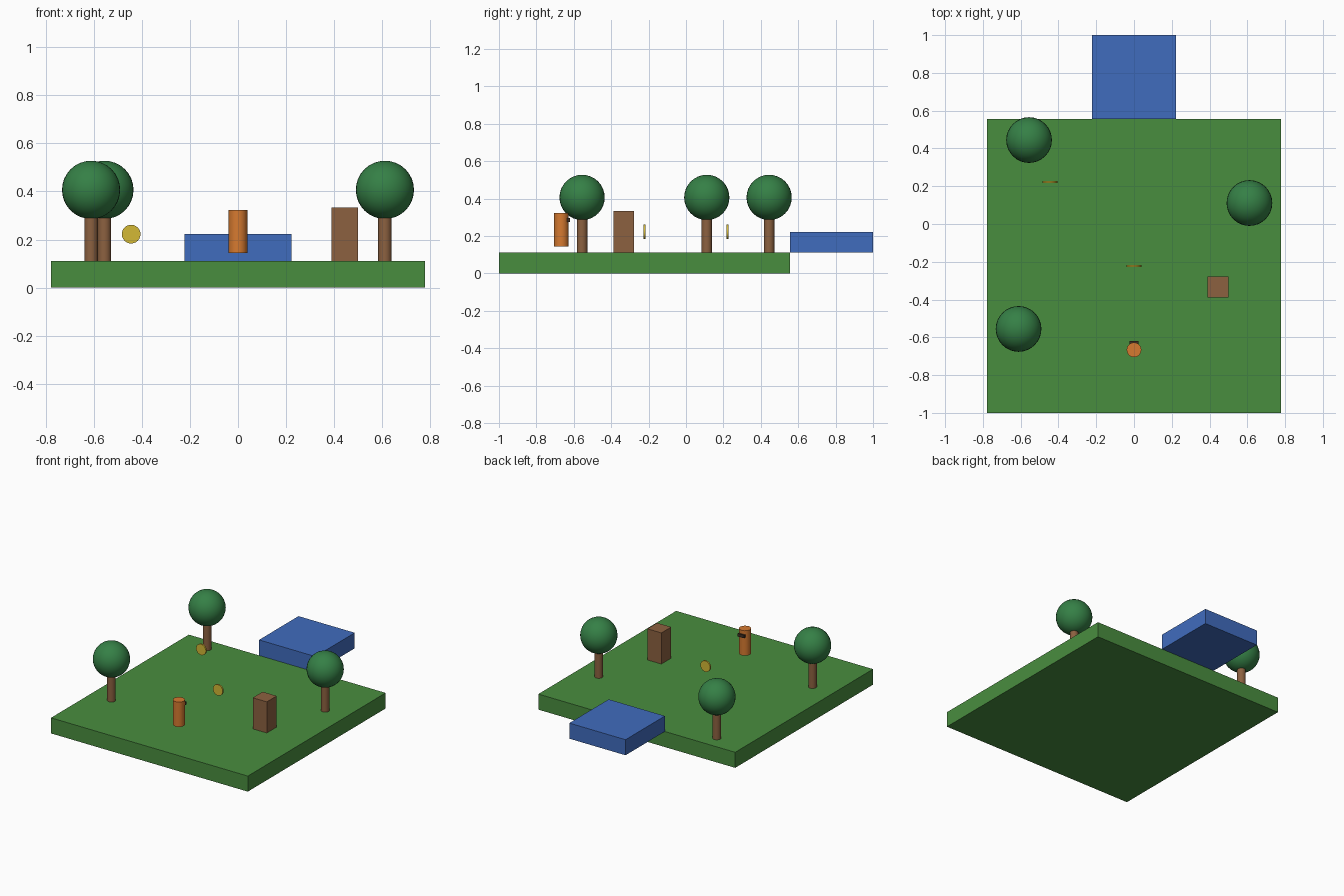
import bpy
import math

if "Cube" in bpy.data.objects:
    bpy.data.objects.remove(bpy.data.objects["Cube"])

U = 1 / 9          # one layout unit
Y0 = -2 / 9        # centre of the lawn
TOP = U            # lawn surface height


def material(name, r, g, b):
    """Flat colour from 0-255 display values."""
    def lin(c):
        c /= 255
        return c / 12.92 if c <= 0.04045 else ((c + 0.055) / 1.055) ** 2.4
    m = bpy.data.materials.new(name)
    m.diffuse_color = (lin(r), lin(g), lin(b), 1)
    m.use_nodes = True
    m.node_tree.nodes["Principled BSDF"].inputs["Base Color"].default_value = m.diffuse_color
    return m


GRASS = material("grass green", 73, 141, 63)
LEAF = material("leaf green", 53, 128, 70)
BARK = material("bark brown", 140, 97, 64)
BLUE = material("platform blue", 64, 108, 190)
ORANGE = material("body orange", 214, 122, 48)
GOLD = material("coin gold", 211, 184, 53)
DARK = material("visor dark", 62, 46, 34)


def finish(name, mat, smooth=False):
    ob = bpy.context.object
    ob.name = name
    ob.data.materials.append(mat)
    if smooth:
        bpy.ops.object.shade_smooth_by_angle(angle=math.radians(40))
    return ob


def box(name, mat, centre, size):
    bpy.ops.mesh.primitive_cube_add(size=1, location=centre)
    ob = bpy.context.object
    ob.scale = size
    bpy.ops.object.transform_apply(location=False, rotation=False, scale=True)
    return finish(name, mat)


def cylinder(name, mat, centre, radius, depth, rotation=(0, 0, 0)):
    bpy.ops.mesh.primitive_cylinder_add(vertices=24, radius=radius, depth=depth,
                                        location=centre, rotation=rotation)
    return finish(name, mat, True)


# Lawn slab, raised platform behind it and wooden block
box("lawn", GRASS, (0, Y0, U / 2), (14 * U, 14 * U, U))
box("platform", BLUE, (0, Y0 + 9 * U, 1.5 * U), (4 * U, 4 * U, U))
box("wooden_block", BARK, (4 * U, Y0 - U, 2 * U), (U, U, 2 * U))

# Trees
for i, (x, y) in enumerate([(-5, 6), (5.5, 3), (-5.5, -3)], 1):
    x, y = x * U, Y0 + y * U
    cylinder(f"trunk_{i}", BARK, (x, y, TOP + 0.1), 0.0278, 0.2)
    bpy.ops.mesh.primitive_uv_sphere_add(segments=32, ring_count=16, radius=0.121,
                                         location=(x, y, 0.4065))
    finish(f"crown_{i}", LEAF, True)

# Upright coins floating above the lawn
for i, (x, y) in enumerate([(0, 0), (-4, 4)], 1):
    cylinder(f"coin_{i}", GOLD, (x * U, Y0 + y * U, 2 * U), 0.0389, 0.0111,
             (math.pi / 2, 0, 0))

# Standing figure with a visor on its back-facing side
cylinder("figure_body", ORANGE, (0, Y0 - 4 * U, 0.2335), 0.0389, 0.178)
box("figure_visor", DARK, (0, Y0 - 4 * U + 0.036, 0.286), (0.05, 0.022, 0.022))
